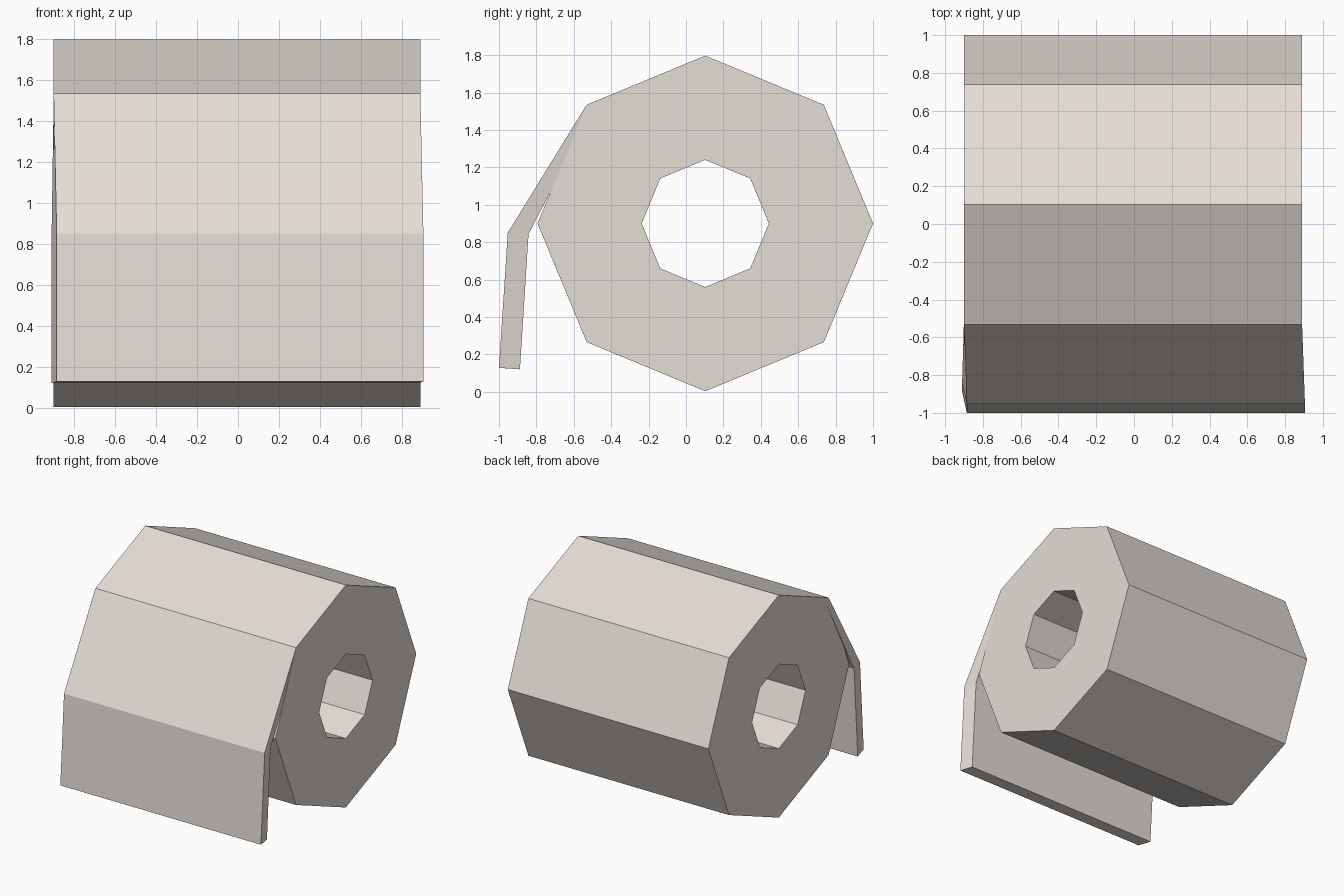
import bpy, bmesh, math

if "Cube" in bpy.data.objects:
    bpy.data.objects.remove(bpy.data.objects["Cube"])

paper = bpy.data.materials.new("warm_white_paper")
paper.diffuse_color = (0.78, 0.725, 0.67, 1)
paper.use_nodes = True
paper.node_tree.nodes["Principled BSDF"].inputs["Base Color"].default_value = paper.diffuse_color


def make_object(name, bm):
    bmesh.ops.recalc_face_normals(bm, faces=bm.faces)
    mesh = bpy.data.meshes.new(name)
    bm.to_mesh(mesh)
    bm.free()
    mesh.materials.append(paper)
    obj = bpy.data.objects.new(name, mesh)
    bpy.context.collection.objects.link(obj)
    return obj


# Octagonal roll with an octagonal hole, lying along x
SIDES, CY, CZ = 8, 0.103, 0.9
X0, X1 = -0.9, 0.89
bm = bmesh.new()
rings = []
for x, r in ((X0, 0.897), (X1, 0.897), (X1, 0.34), (X0, 0.34)):
    rings.append([bm.verts.new((x, CY + r * math.cos(i * math.tau / SIDES),
                                CZ + r * math.sin(i * math.tau / SIDES)))
                  for i in range(SIDES)])
for k in range(4):
    a, b = rings[k], rings[(k + 1) % 4]
    for i in range(SIDES):
        j = (i + 1) % SIDES
        bm.faces.new((a[i], a[j], b[j], b[i]))
make_object("paper_roll", bm)

# Loose sheet hanging off the front: pairs of (x shift, y, z), outer then inner
sections = [((0.0, -0.532, 1.534), (0.0, -0.50, 1.50)),
            ((0.015, -0.953, 0.85), (-0.01, -0.842, 0.843)),
            ((0.015, -1.0, 0.128), (-0.01, -0.888, 0.12))]
bm = bmesh.new()
loops = []
for outer, inner in sections:
    loops.append([bm.verts.new((x + p[0], p[1], p[2]))
                  for p, x in ((outer, X0), (outer, X1), (inner, X1), (inner, X0))])
for a, b in zip(loops, loops[1:]):
    for i in range(4):
        j = (i + 1) % 4
        bm.faces.new((a[i], a[j], b[j], b[i]))
bm.faces.new(loops[0])
bm.faces.new(loops[-1])
make_object("hanging_sheet", bm)
